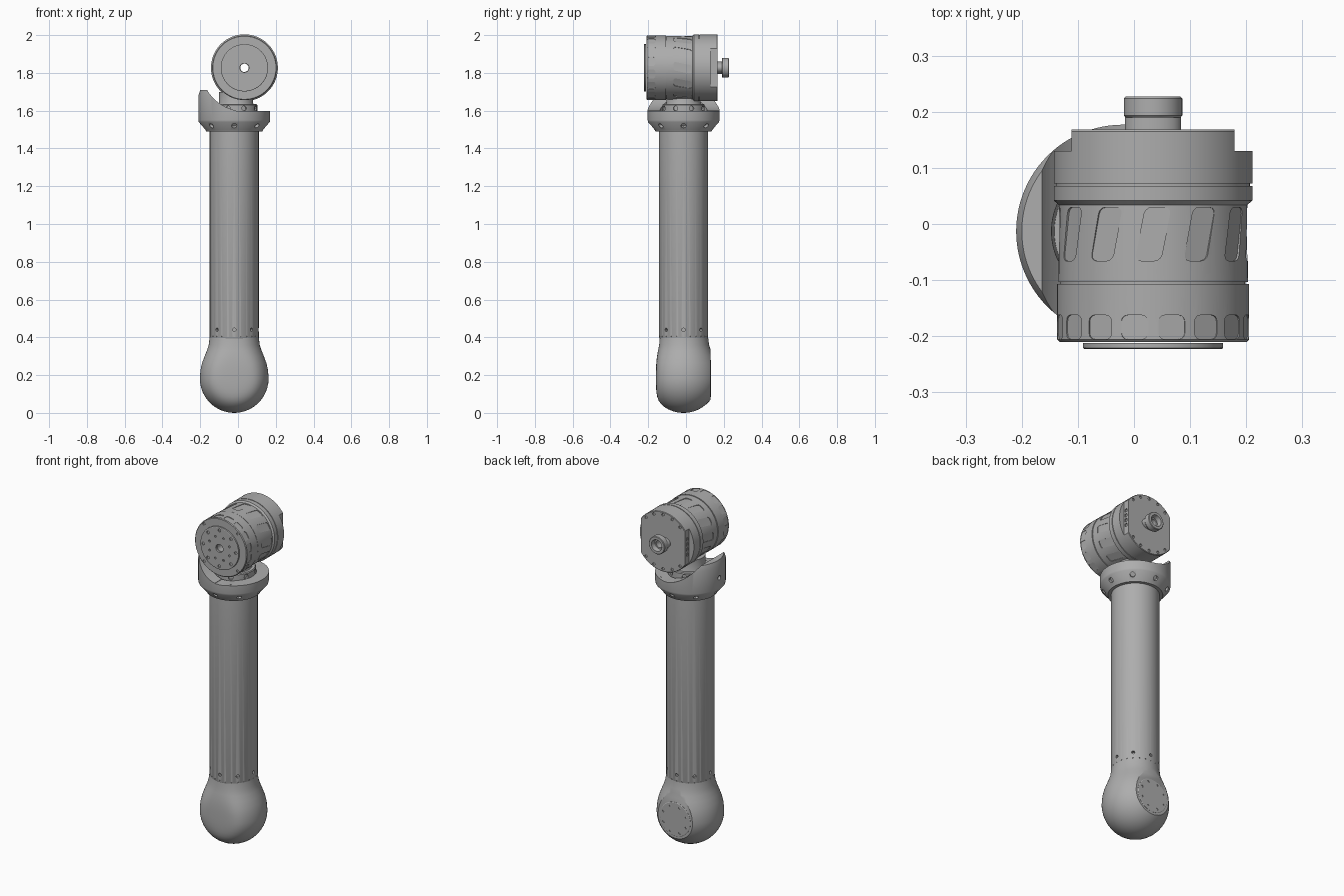
import bpy, bmesh
from math import sin, cos, pi, radians, sqrt
from mathutils import Matrix, Vector

cube = bpy.data.objects.get("Cube")
if cube:
    bpy.data.objects.remove(cube)

grey = bpy.data.materials.new("metal_grey")
grey.use_nodes = True
colour = (0.42, 0.42, 0.42, 1)
grey.diffuse_color = colour
grey.node_tree.nodes["Principled BSDF"].inputs["Base Color"].default_value = colour

ARM = Vector((-0.02, -0.013, 0))          # vertical axis of the arm
JOINT = Matrix.Translation((0.034, 0, 1.827)) @ Matrix.Rotation(-pi / 2, 4, 'X')
ARM_M = Matrix.Translation(ARM)


def make(name, bm):
    bmesh.ops.recalc_face_normals(bm, faces=bm.faces)
    me = bpy.data.meshes.new(name)
    bm.to_mesh(me)
    bm.free()
    me.materials.append(grey)
    ob = bpy.data.objects.new(name, me)
    bpy.context.collection.objects.link(ob)
    return ob


def smooth(ob, angle=30):
    bpy.ops.object.select_all(action='DESELECT')
    ob.select_set(True)
    bpy.context.view_layer.objects.active = ob
    bpy.ops.object.shade_smooth_by_angle(angle=radians(angle))


def lathe_mesh(profile, matrix, seg=64):
    """Solid of revolution about local z from (radius, height) pairs."""
    bm = bmesh.new()
    rings = [[bm.verts.new((r * cos(2 * pi * i / seg), r * sin(2 * pi * i / seg), h))
              for i in range(seg)] for r, h in profile]
    for a, b in zip(rings, rings[1:]):
        for i in range(seg):
            j = (i + 1) % seg
            bm.faces.new((a[i], a[j], b[j], b[i]))
    bm.faces.new(rings[0])
    bm.faces.new(rings[-1])
    bm.transform(matrix)
    return bm


def rod(bm, matrix, r, depth, seg=12):
    bmesh.ops.create_cone(bm, cap_ends=True, segments=seg, radius1=r, radius2=r,
                          depth=depth, matrix=matrix)


def box(bm, matrix, size):
    bmesh.ops.create_cube(bm, size=1, matrix=matrix @ Matrix.Diagonal((*size, 1)))


def bolt_ring(bm, base, count, radius, h, r, depth, phase=0.0):
    """Axial holes on a bolt circle."""
    for k in range(count):
        a = phase + 2 * pi * k / count
        rod(bm, base @ Matrix.Translation((radius * cos(a), radius * sin(a), h)), r, depth)


def radial_ring(bm, base, count, radius, h, r, depth, tilt=0.0, phase=0.0):
    """Holes pointing outward around an axis."""
    for k in range(count):
        m = (base @ Matrix.Rotation(phase + 2 * pi * k / count, 4, 'Z')
             @ Matrix.Translation((radius, 0, h)) @ Matrix.Rotation(pi / 2 + tilt, 4, 'Y'))
        rod(bm, m, r, depth)


def pads(bm, base, count, radius, h, size, shear, phase):
    """Rounded pocket cutters wrapped around an axis."""
    for k in range(count):
        part = bmesh.new()
        box(part, Matrix(), size)
        edges = [e for e in part.edges
                 if abs(e.verts[0].co.x - e.verts[1].co.x) > size[0] / 2]
        bmesh.ops.bevel(part, geom=edges, offset=0.011, segments=3, affect='EDGES', profile=0.5)
        for v in part.verts:
            v.co.y += shear * v.co.z
        part.transform(base @ Matrix.Rotation(phase + 2 * pi * k / count, 4, 'Z')
                       @ Matrix.Translation((radius, 0, h)))
        tmp = bpy.data.meshes.new("pocket")
        part.to_mesh(tmp)
        part.free()
        bm.from_mesh(tmp)
        bpy.data.meshes.remove(tmp)


def cut(ob, bm):
    """Subtract the cutter mesh and bake the result."""
    cutter = make("cutter", bm)
    cutter.hide_render = True
    mod = ob.modifiers.new("cut", 'BOOLEAN')
    mod.operation, mod.solver, mod.object = 'DIFFERENCE', 'EXACT', cutter
    mod.use_self = True
    dg = bpy.context.evaluated_depsgraph_get()
    me = bpy.data.meshes.new_from_object(ob.evaluated_get(dg))
    ob.modifiers.clear()
    ob.data = me
    bpy.data.objects.remove(cutter)


# Rounded elbow end: ball flowing into the tube, flattened at front, sliced at back
R = 0.182
ball = [(R * sin(t), R - R * cos(t)) for t in [radians(2 + 8 * k) for k in range(13)]]
ball += [(0.178, 0.23), (0.17, 0.265), (0.157, 0.30), (0.145, 0.33), (0.135, 0.36), (0.13, 0.40)]
bm = lathe_mesh(ball, Matrix())
for v in bm.verts:
    if v.co.y < 0:
        v.co.y /= (1 + (-v.co.y / 0.15) ** 8) ** 0.125
bm.transform(ARM_M)
cutres = bmesh.ops.bisect_plane(bm, geom=bm.verts[:] + bm.edges[:] + bm.faces[:],
                                plane_co=(0, 0.129, 0), plane_no=(0, 1, 0), clear_outer=True)
bmesh.ops.holes_fill(bm, edges=[e for e in bm.edges if e.is_boundary])
elbow = make("elbow_end", bm)
smooth(elbow)

# Bolted cover on the sliced back of the elbow
cover_m = Matrix.Translation((ARM.x, 0.127, R)) @ Matrix.Rotation(-pi / 2, 4, 'X')
cover = make("elbow_cover", lathe_mesh([(0.1, -0.005), (0.1, 0.003), (0.097, 0.005)], cover_m))
holes = bmesh.new()
bolt_ring(holes, cover_m, 8, 0.08, 0.004, 0.007, 0.01, pi / 8)
cut(cover, holes)
smooth(cover)

# Long tube
tube = make("arm_tube", lathe_mesh([(0.128, 0.395), (0.13, 0.4), (0.13, 1.51)], ARM_M))
holes = bmesh.new()
radial_ring(holes, ARM_M, 8, 0.13, 0.44, 0.009, 0.03)
radial_ring(holes, ARM_M, 24, 0.13, 0.405, 0.003, 0.01)
cut(tube, holes)
smooth(tube)

# Collar with a raised cheek on one side
collar = make("collar", lathe_mesh(
    [(0.125, 1.49), (0.148, 1.49), (0.152, 1.498), (0.188, 1.54), (0.19, 1.55), (0.19, 1.68),
     (0.18, 1.71), (0.128, 1.71), (0.122, 1.565), (0.06, 1.565)], ARM_M, 96))
clear = bmesh.new()
rod(clear, JOINT, 0.23, 1, 96)
cut(collar, clear)
clear = bmesh.new()
box(clear, Matrix.Translation((0.24, 0, 1.699)), (0.5, 1, 0.2))
cut(collar, clear)
holes = bmesh.new()
radial_ring(holes, ARM_M, 8, 0.170, 1.52, 0.014, 0.03, radians(40))
radial_ring(holes, ARM_M, 3, 0.19, 1.61, 0.013, 0.03, 0, pi)
cut(collar, holes)
smooth(collar)

# Neck between collar and joint
neck = make("neck", lathe_mesh(
    [(0.112, 1.56), (0.112, 1.63), (0.108, 1.635), (0.092, 1.635), (0.09, 1.64), (0.09, 1.70)],
    Matrix.Translation((-0.01, ARM.y, 0))))
holes = bmesh.new()
radial_ring(holes, Matrix.Translation((-0.01, ARM.y, 0)), 8, 0.112, 1.612, 0.013, 0.02, 0, pi / 8)
cut(neck, holes)
smooth(neck)

# Joint housing lying along y
housing = make("joint_housing", lathe_mesh(
    [(0.1, -0.21), (0.167, -0.21), (0.171, -0.206), (0.171, -0.107), (0.165, -0.107),
     (0.165, -0.103), (0.169, -0.103), (0.168, 0.034), (0.177, 0.042), (0.177, 0.068),
     (0.173, 0.068), (0.173, 0.072), (0.177, 0.072), (0.177, 0.165), (0.174, 0.168),
     (0.1, 0.168)], JOINT, 96))
pockets = bmesh.new()
pads(pockets, JOINT, 12, 0.174, -0.018, (0.02, 0.046, 0.095), 0.2, -pi / 2)
pads(pockets, JOINT, 16, 0.176, -0.184, (0.018, 0.048, 0.043), 0, pi / 16)
bolt_ring(pockets, JOINT, 4, 0.157, -0.21, 0.008, 0.012, pi / 4)
cut(housing, pockets)
notches = bmesh.new()
for s in (-1, 1):
    box(notches, JOINT @ Matrix.Translation((s * 0.195, 0, 0.18)), (0.1, 0.5, 0.1))
    for k in range(4):
        box(notches, JOINT @ Matrix.Translation((s * 0.145, 0.03 * (k - 1.5), 0.146)),
            (0.012, 0.018, 0.016))
cut(housing, notches)
holes = bmesh.new()
rod(holes, JOINT, 0.022, 1, 32)
for k in (-2, -1, 0, 1, 2):
    for s in (-1, 1):
        a = s * pi / 2 + k * radians(22)
        rod(holes, JOINT @ Matrix.Translation((0.16 * cos(a), 0.16 * sin(a), 0.168)), 0.008, 0.012)
cut(housing, holes)
smooth(housing)

# Output flange on the front of the joint
flange = make("output_flange", lathe_mesh(
    [(0.125, -0.212), (0.125, -0.221), (0.122, -0.223), (0.05, -0.223)], JOINT))
holes = bmesh.new()
bolt_ring(holes, JOINT, 8, 0.106, -0.223, 0.009, 0.012)
bolt_ring(holes, JOINT, 8, 0.07, -0.223, 0.006, 0.012, pi / 8)
rod(holes, JOINT, 0.024, 1, 32)
cut(flange, holes)
smooth(flange)

# Cable connector on the back of the joint
stem = make("connector_stem", lathe_mesh(
    [(0.05, 0.16), (0.05, 0.192)], JOINT @ Matrix.Diagonal((1, 0.65, 1, 1)), 40))
cap = make("connector_cap", lathe_mesh(
    [(0.049, 0.19), (0.052, 0.193), (0.052, 0.224), (0.049, 0.227), (0.034, 0.227),
     (0.03, 0.2)], JOINT, 40))
for part in (stem, cap):
    bore = bmesh.new()
    rod(bore, JOINT, 0.022, 1, 32)
    cut(part, bore)
    smooth(part)
